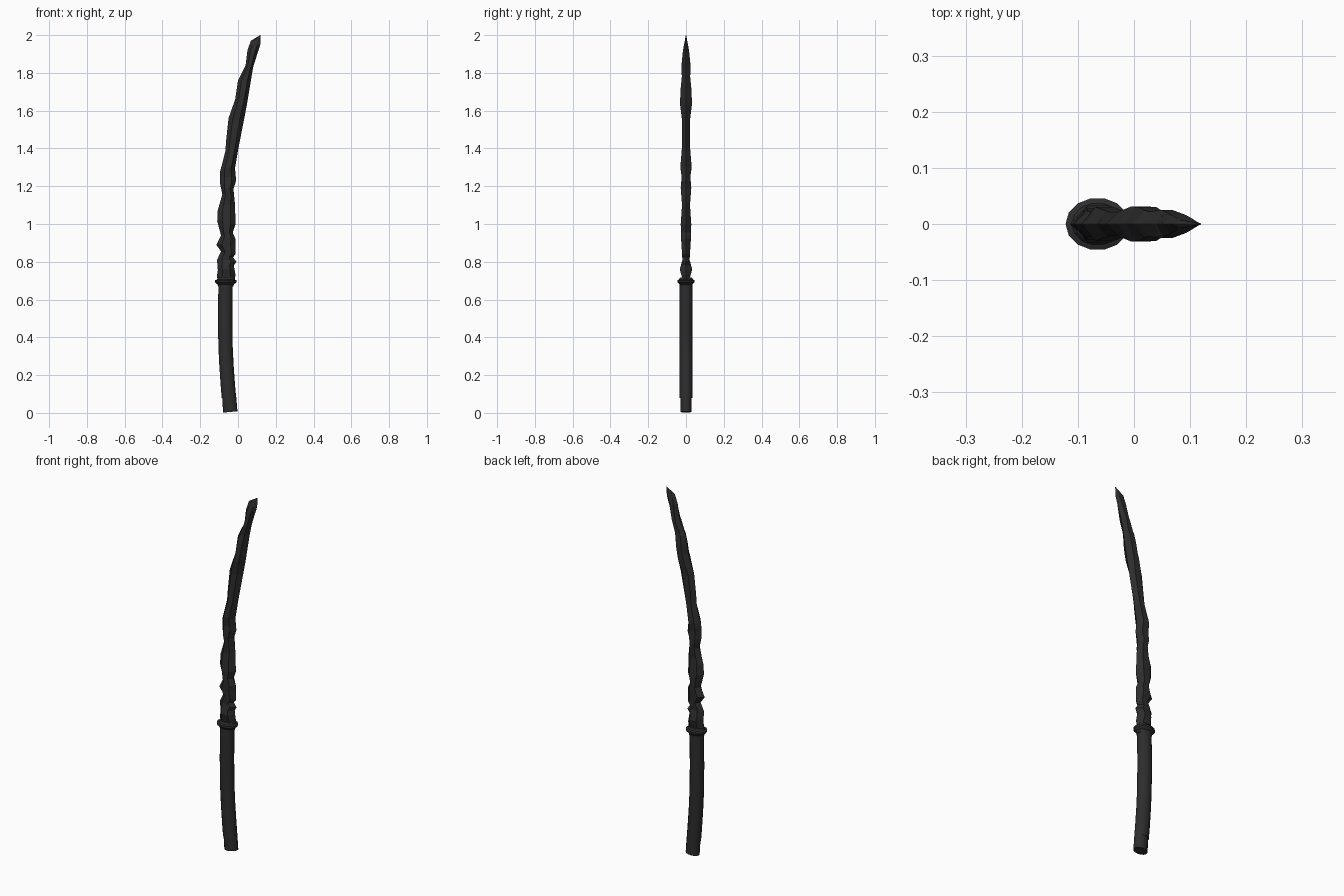
import bpy, bmesh, math

if "Cube" in bpy.data.objects:
    bpy.data.objects.remove(bpy.data.objects["Cube"])

mat = bpy.data.materials.new("dark_charcoal")
mat.diffuse_color = (0.026, 0.026, 0.026, 1)
mat.use_nodes = True
mat.node_tree.nodes["Principled BSDF"].inputs["Base Color"].default_value = mat.diffuse_color


def loft(name, rings, smooth=False):
    """Skin a closed tube through rings with equal point counts."""
    bm = bmesh.new()
    loops = [[bm.verts.new(p) for p in r] for r in rings]
    n = len(loops[0])
    for a, b in zip(loops, loops[1:]):
        for i in range(n):
            j = (i + 1) % n
            bm.faces.new((a[i], a[j], b[j], b[i]))
    bm.faces.new(loops[0][::-1])
    bm.faces.new(loops[-1])
    bmesh.ops.recalc_face_normals(bm, faces=bm.faces)
    me = bpy.data.meshes.new(name)
    bm.to_mesh(me)
    bm.free()
    me.materials.append(mat)
    ob = bpy.data.objects.new(name, me)
    bpy.context.collection.objects.link(ob)
    if smooth:
        bpy.context.view_layer.objects.active = ob
        ob.select_set(True)
        bpy.ops.object.shade_smooth_by_angle(angle=math.radians(35))
        ob.select_set(False)
    return ob


def ellipse(cx, z, rx, ry, n, tilt=0.0):
    ts = [2 * math.pi * i / n for i in range(n)]
    return [(cx + rx * math.cos(t), ry * math.sin(t), z + tilt * rx * math.cos(t)) for t in ts]


def interp(table, z):
    for (z0, v0), (z1, v1) in zip(table, table[1:]):
        if z <= z1:
            return v0 + (v1 - v0) * max(0, (z - z0) / (z1 - z0))
    return table[-1][1]


# Chipped blade outlines: back edge, cutting edge, half thickness (z, value)
left = [(.69, -.10), (.72, -.112), (.755, -.107), (.81, -.111), (.855, -.09), (.89, -.115), (.94, -.09),
        (1.015, -.11), (1.07, -.108), (1.157, -.083), (1.21, -.094), (1.28, -.094),
        (1.385, -.067), (1.45, -.062), (1.56, -.05), (1.66, -.015), (1.76, 0), (1.84, .04),
        (1.92, .05), (1.97, .068), (2.0, .118)]
right = [(.69, -.02), (.73, -.013), (.78, -.022), (.80, -.009), (.825, -.026), (.84, -.013),
         (.92, -.013), (.955, -.028), (1.0, -.013), (1.105, -.016), (1.185, -.024), (1.23, -.01),
         (1.295, -.016), (1.4, .002), (1.62, .045), (1.83, .08), (1.95, .118), (2.0, .12)]
thick = [(.69, .024), (.72, .022), (.76, .033), (.81, .019), (.92, .026), (1.0, .028), (1.1, .021),
         (1.19, .028), (1.25, .023), (1.3, .03), (1.4, .022), (1.55, .021), (1.63, .031),
         (1.7, .03), (1.78, .022), (1.83, .025), (1.92, .016), (2.0, .001)]
rings = []
for z in sorted({p[0] for t in (left, right, thick) for p in t}):
    l, r, h = interp(left, z), interp(right, z), interp(thick, z)
    m, w = (l + r) / 2, (r - l) / 2
    a, b = m - .45 * w, m + .45 * w
    rings.append([(l, 0, z), (a, -h, z), (b, -h, z), (r, 0, z), (b, h, z), (a, h, z)])
loft("blade", rings)

# Curved grip
grip = [(.08, -.048), (.15, -.054), (.25, -.061), (.35, -.066), (.5, -.068), (.68, -.066)]
loft("grip", [ellipse(x, z, .038, .034, 14, .06 if z < .2 else 0) for z, x in grip], True)

# Pommel
loft("pommel", [ellipse(-.041, .005, .038, .029, 14, .09),
                ellipse(-.047, .09, .037, .031, 14, .07)], True)

# Flared guard and collar
guard = [(.668, .041), (.680, .043), (.684, .048), (.692, .057), (.702, .057),
         (.706, .046), (.716, .040)]
loft("guard", [ellipse(-.065, z, r, r * .82, 14) for z, r in guard])
